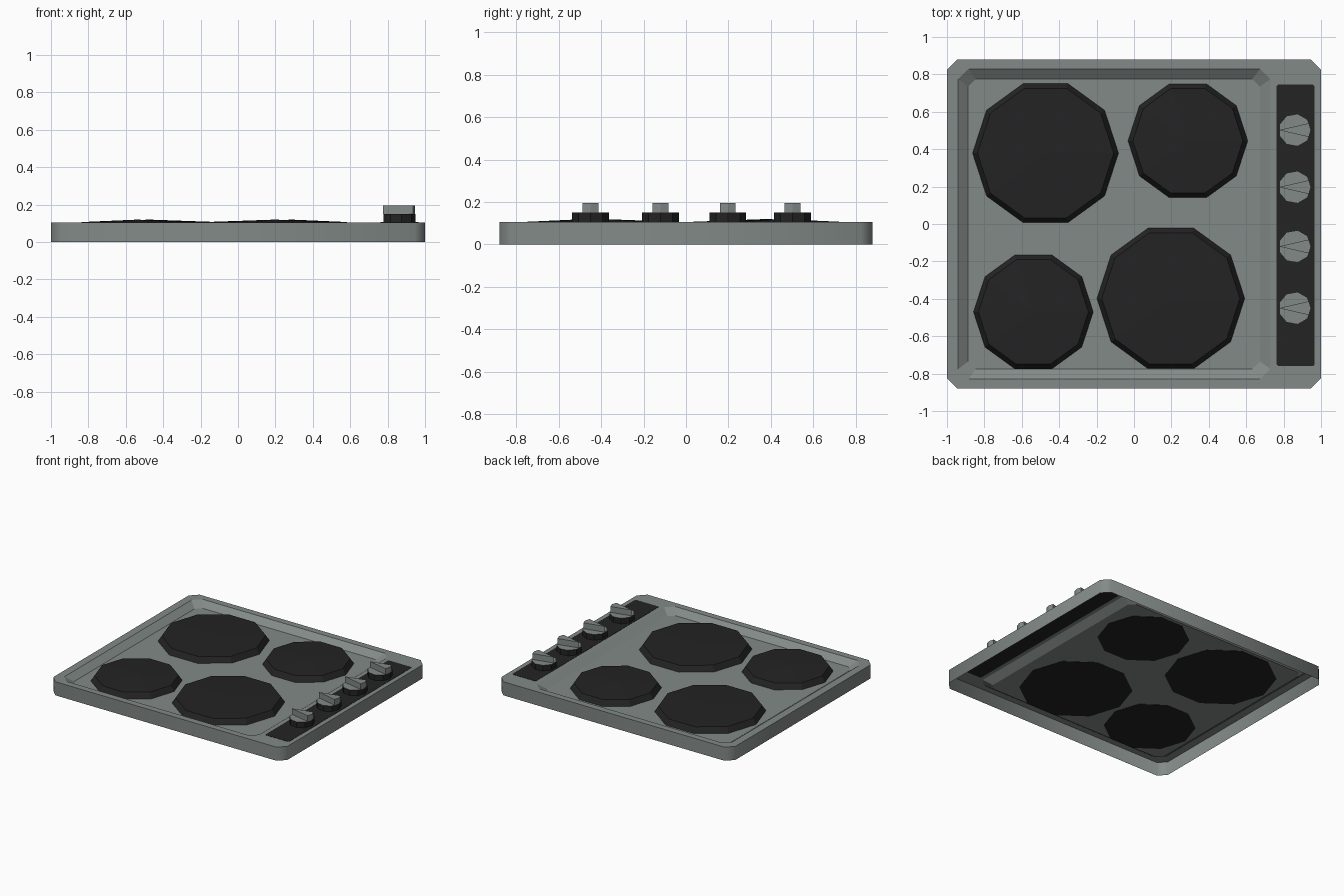
import bpy, bmesh, math

if "Cube" in bpy.data.objects:
    bpy.data.objects.remove(bpy.data.objects["Cube"])


def material(name, rgb):
    m = bpy.data.materials.new(name)
    m.diffuse_color = (*rgb, 1)
    m.use_nodes = True
    m.node_tree.nodes["Principled BSDF"].inputs["Base Color"].default_value = m.diffuse_color
    return m


STEEL = material("steel grey", (0.225, 0.255, 0.243))
BLACK = material("hob black", (0.017, 0.017, 0.017))


def finish(name, bm, mats, loc=(0, 0, 0)):
    bmesh.ops.recalc_face_normals(bm, faces=bm.faces)
    me = bpy.data.meshes.new(name)
    bm.to_mesh(me)
    bm.free()
    for m in mats:
        me.materials.append(m)
    ob = bpy.data.objects.new(name, me)
    ob.location = loc
    bpy.context.collection.objects.link(ob)
    return ob


def octagon(x0, x1, y0, y1, c):
    """Rectangle with chamfered corners."""
    return [(x0 + c, y0), (x1 - c, y0), (x1, y0 + c), (x1, y1 - c),
            (x1 - c, y1), (x0 + c, y1), (x0, y1 - c), (x0, y0 + c)]


def ngon(r, n):
    return [(r * math.cos(2 * math.pi * i / n), r * math.sin(2 * math.pi * i / n))
            for i in range(n)]


def loft(bm, rings):
    """Join (outline, z) rings with quads; returns vertex rings and face bands."""
    vs = [[bm.verts.new((x, y, z)) for x, y in pts] for pts, z in rings]
    bands = []
    for a, b in zip(vs, vs[1:]):
        n = len(a)
        bands.append([bm.faces.new((a[i], a[(i + 1) % n], b[(i + 1) % n], b[i]))
                      for i in range(n)])
    return vs, bands


def prism(bm, pts, z0, z1):
    vs, _ = loft(bm, [(pts, z0), (pts, z1)])
    bm.faces.new(vs[0][::-1])
    return bm.faces.new(vs[1])


TOP, FLOOR = 0.105, 0.066

# Tray: open-bottomed shell with a recessed floor
bm = bmesh.new()
outer = octagon(-1, 1, -0.88, 0.88, 0.055)
vs, bands = loft(bm, [(outer, 0), (outer, TOP),
                      (octagon(-0.94, 0.73, -0.83, 0.83, 0.055), TOP),
                      (octagon(-0.887, 0.673, -0.775, 0.775, 0.04), FLOOR)])
bm.faces.new(vs[-1])
for f in bands[0]:
    f.smooth = True          # rounded look on the outer corners
finish("tray", bm, [STEEL])

# Hot plates: ten-sided, bevelled rim, slightly domed top
plates = [(-0.473, 0.379, 0.392), (0.288, 0.445, 0.322),
          (-0.538, -0.47, 0.322), (0.197, -0.398, 0.397)]
for i, (x, y, r) in enumerate(plates):
    bm = bmesh.new()
    vs, _ = loft(bm, [(ngon(r, 10), FLOOR - 0.003), (ngon(r - 0.028, 10), 0.107)])
    bm.faces.new(vs[0][::-1])
    tip = bm.verts.new((0, 0, 0.12))
    for k in range(10):
        bm.faces.new((vs[1][k], vs[1][(k + 1) % 10], tip))
    finish(f"hot_plate_{i + 1}", bm, [BLACK], (x, y, 0))

# Control strip, showing on both sides of the tray top
bm = bmesh.new()
prism(bm, octagon(0.763, 0.965, -0.76, 0.745, 0.008), TOP - 0.003, TOP + 0.002)
finish("control_strip", bm, [BLACK])

# Knobs: black skirt with steel top, and a wedge-shaped grip
for i, y in enumerate((0.502, 0.197, -0.12, -0.45)):
    bm = bmesh.new()
    prism(bm, ngon(0.088, 9), TOP, 0.15).material_index = 1
    finish(f"knob_{i + 1}", bm, [BLACK, STEEL], (0.86, y, 0))
    bm = bmesh.new()
    prism(bm, [(-0.085, 0), (0.075, -0.037), (0.086, 0), (0.075, 0.037)], 0.15, 0.195)
    finish(f"knob_grip_{i + 1}", bm, [STEEL], (0.86, y, 0))
